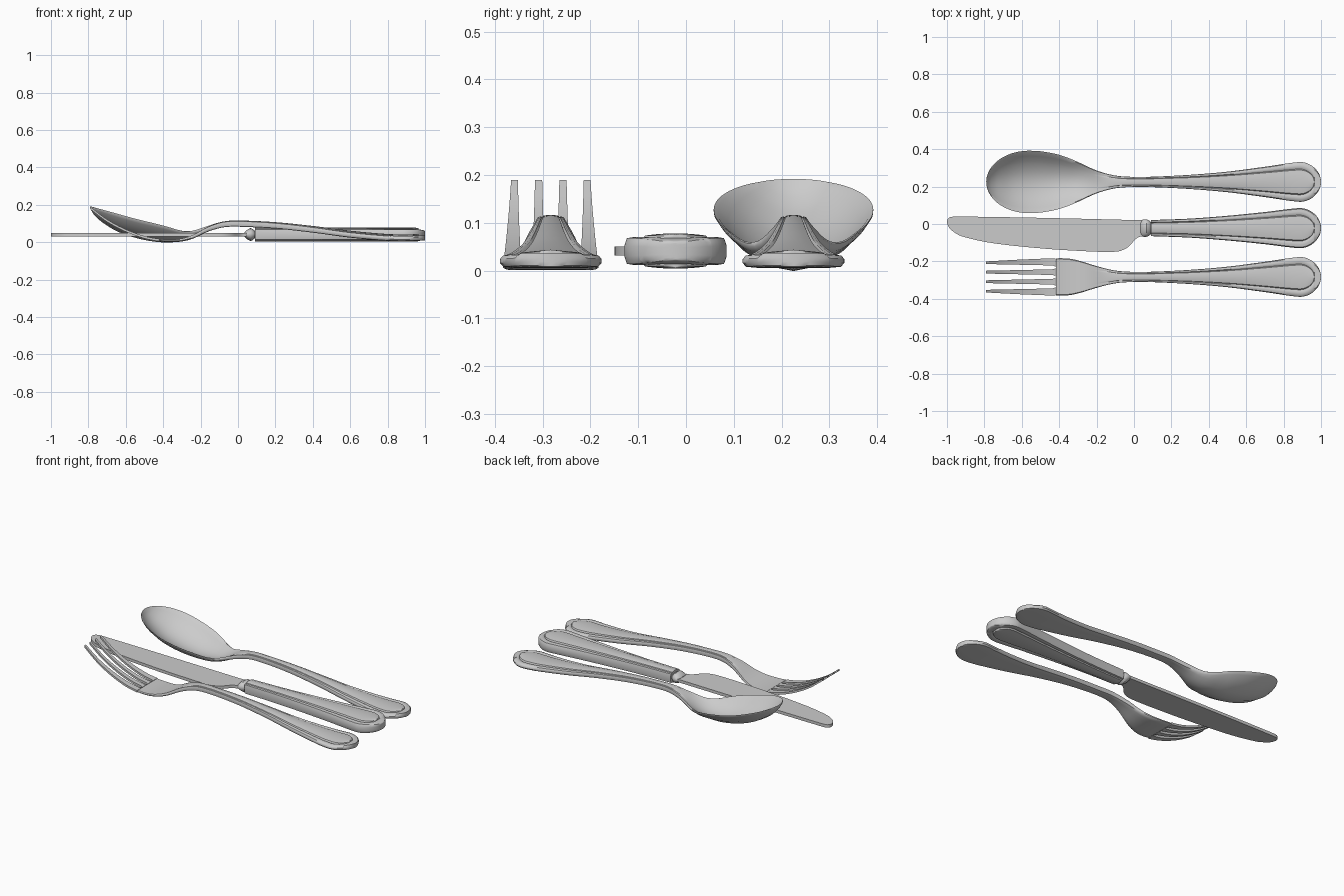
import bpy, bmesh
from math import sin, cos, pi, sqrt

if "Cube" in bpy.data.objects:
    bpy.data.objects.remove(bpy.data.objects["Cube"])


def interp(tab, x):
    """Smooth (cubic Hermite) lookup in a short table of (x, value)."""
    if x <= tab[0][0]:
        return tab[0][1]
    if x >= tab[-1][0]:
        return tab[-1][1]

    def slope(i):
        a, b = tab[max(i - 1, 0)], tab[min(i + 1, len(tab) - 1)]
        return (b[1] - a[1]) / (b[0] - a[0])
    i = max(k for k in range(len(tab) - 1) if tab[k][0] <= x)
    (x0, y0), (x1, y1) = tab[i], tab[i + 1]
    d = x1 - x0
    t = (x - x0) / d
    return ((2*t**3 - 3*t*t + 1) * y0 + (t**3 - 2*t*t + t) * d * slope(i)
            + (3*t*t - 2*t**3) * y1 + (t**3 - t*t) * d * slope(i + 1))


def add_loft(bm, rings):
    rows = [[bm.verts.new(p) for p in r] for r in rings]
    n = len(rows[0])
    for a, b in zip(rows, rows[1:]):
        for i in range(n):
            j = (i + 1) % n
            bm.faces.new((a[i], a[j], b[j], b[i]))
    bm.faces.new(rows[0][::-1])
    bm.faces.new(rows[-1])


def finish(name, bm, angle=40):
    bmesh.ops.remove_doubles(bm, verts=bm.verts, dist=1e-5)
    bmesh.ops.dissolve_degenerate(bm, dist=1e-5, edges=bm.edges)
    bmesh.ops.recalc_face_normals(bm, faces=bm.faces)
    me = bpy.data.meshes.new(name)
    bm.to_mesh(me)
    bm.free()
    ob = bpy.data.objects.new(name, me)
    bpy.context.collection.objects.link(ob)
    bpy.ops.object.select_all(action='DESELECT')
    ob.select_set(True)
    bpy.context.view_layer.objects.active = ob
    bpy.ops.object.shade_smooth_by_angle(angle=angle * pi / 180)


def cap(x, x0, length):
    """Elliptical rounding of a width beyond x0."""
    u = (x - x0) / length
    return 1 if u <= 0 else sqrt(max(0, 1 - u * u))


def stations(start):
    """Even stations, packed towards the round handle end and panel end."""
    xs = {round(start + (0.87 - start) * i / 50, 5) for i in range(51)}
    for i in range(15):
        s = sin(i / 14 * pi / 2)
        xs |= {round(0.88 + 0.12 * s, 5), round(0.88 + 0.085 * s, 5)}
    return sorted(xs)


def top_half(w, p, b):
    """Half profile: domed panel, groove, raised border; (y, height)."""
    pts = [(p * s, b * 0.008 * (1 - 0.7 * s * s)) for s in (0, .25, .5, .75, .92)]
    pts += [(p, -0.004 * b)]
    pts += [(p + (w - p) * s, -0.003 * b * (s > 0.8)) for s in (.22, .5, .85)]
    return pts


def spoon_section(x, yc, w, p, zc, cup, th, b):
    half = top_half(w, p, b) + [(w, -0.35 * th), (w, -0.65 * th), (0.93 * w, -0.92 * th),
                                (0.7 * w, -th), (0.35 * w, -th), (0, -th)]
    ring = half + [(-y, z) for y, z in half[-2:0:-1]]
    return [(x, yc + y, zc + z + cup * (y / max(w, 1e-6)) ** 2) for y, z in ring]


HANDLE_W = [(-0.1, .034), (0, .027), (.1, .028), (.3, .038), (.5, .055), (.7, .081), (.88, .106), (1, .106)]
HANDLE_Z = [(-.08, .108), (0, .113), (.2, .103), (.4, .081), (.6, .054), (.8, .036), (.9, .034), (1, .037)]
THICK = [(-.8, .012), (-.35, .014), (-.1, .028), (.2, .03), (1, .028)]


def panel(x, w):
    return 0.65 * w * cap(x, 0.88, 0.085)


def flatware_ring(x, yc, wt, zt, cupt, tip):
    wide = interp(wt, x)
    w = wide * cap(x, 0.88, 0.12) * tip
    b = min(1, max(0, (x + 0.2) / 0.2)) if x < 0.965 else 0
    b *= min(1, wide / 0.06)
    p = panel(x, wide) if x > 0 else 0.65 * w
    return spoon_section(x, yc, w, p, interp(zt, x), interp(cupt, x) if cupt else 0,
                         interp(THICK, x), b)


# spoon: deep bowl lofted into the handle
SPOON_W = [(-.56, .167), (-.5, .164), (-.4, .145), (-.3, .107), (-.2, .061)] + HANDLE_W
SPOON_Z = [(-.79, .192), (-.77, .16), (-.73, .122), (-.65, .072), (-.55, .036), (-.45, .016),
           (-.38, .0125), (-.3, .02), (-.24, .042), (-.16, .085)] + HANDLE_Z
CUP = [(-.79, 0), (-.77, .03), (-.73, .058), (-.65, .086), (-.55, .094), (-.45, .09),
       (-.38, .076), (-.3, .046), (-.24, .022), (-.16, .003), (-.1, 0), (1, 0)]
bm = bmesh.new()
xs = [-0.56 - 0.23 * cos(i / 20 * pi / 2) for i in range(20)] + stations(-0.56)
add_loft(bm, [flatware_ring(x, 0.225, SPOON_W, SPOON_Z, CUP, cap(-x, 0.56, 0.23)) for x in xs])
finish("spoon", bm)

# fork: flat curved head and handle, then four tapered tines
FORK_W = [(-.79, .083), (-.6, .093), (-.4, .1), (-.34, .097), (-.28, .083), (-.2, .058)] + HANDLE_W
FORK_Z = [(-.79, .19), (-.7, .122), (-.6, .069), (-.5, .033), (-.42, .018), (-.36, .0145),
          (-.3, .02), (-.24, .039), (-.16, .082)] + HANDLE_Z
FY = -0.283
bm = bmesh.new()
add_loft(bm, [flatware_ring(x, FY, FORK_W, FORK_Z, None, 1) for x in stations(-0.418)])


def slot(x):
    """Half width of the gap between tines, rounded at its root."""
    g = 0.010 + 0.008 * (-0.42 - x) / 0.37
    return g * cap(x, -0.44, 0.02)


tx = [-0.79 + 0.35 * i / 16 for i in range(17)] + [-0.44 + 0.02 * sin(i / 8 * pi / 2) for i in range(1, 9)]
for side in (-1, 1):
    for k in (0, 1):
        rings = []
        for x in tx:
            a = 0.051 * k + slot(x)
            c = interp(FORK_W, x) if k else 0.051 - slot(x)
            z, th = interp(FORK_Z, x), 0.013
            rings.append([(x, FY + side * y, h) for y, h in ((a, z), (c, z), (c, z - th), (a, z - th))])
        add_loft(bm, rings)
finish("fork", bm)

# knife handle: rounded bar with a raised panel on both faces
KY, KZ = -0.022, 0.041
KNIFE_W = [(.09, .043), (.3, .051), (.5, .066), (.7, .086), (.88, .107), (1, .107)]
bm = bmesh.new()
rings = []
for x in stations(0.09):
    wide = interp(KNIFE_W, x)
    w = wide * cap(x, 0.88, 0.12)
    h = 0.029 * (0.6 + 0.4 * cap(x, 0.93, 0.07))
    b = 1 if x < 0.965 else 0
    up = [(y, h + z) for y, z in top_half(w, panel(x, wide), b)]
    up[-1] = (up[-1][0], h * 0.93)
    quarter = up + [(w * 0.97, h * 0.7), (w, h * 0.35)]
    half = quarter + [(y, -z) for y, z in quarter[::-1]]
    ring = half + [(-y, z) for y, z in half[-2:0:-1] if y > 0 or w < 1e-6 or x >= 0.965]
    # keep a constant point count by mirroring every inner point
    ring = half + [(-y, z) for y, z in half[-2:0:-1]]
    rings.append([(x, KY + y, KZ + z) for y, z in ring])
add_loft(bm, rings)
finish("knife_handle", bm)

# knife bolster: turned collar between blade and handle
bm = bmesh.new()
prof = [(.035, .036, .012), (.042, .044, .02), (.055, .047, .029), (.068, .046, .035),
        (.08, .041, .029), (.087, .034, .021), (.1, .034, .021)]
add_loft(bm, [[(x, KY + ry * cos(i * pi / 16), KZ + rz * sin(i * pi / 16)) for i in range(32)]
              for x, ry, rz in prof])
finish("knife_bolster", bm)

# knife blade: flat plate between the spine and the cutting edge
SPINE = [(-1, .012), (-.995, .028), (-.98, .037), (-.95, .04), (-.5, .033), (.045, .02)]
EDGE = [(-1, .008), (-.99, -.018), (-.96, -.045), (-.92, -.066), (-.77, -.1), (-.5, -.13),
        (-.25, -.146), (-.12, -.149), (-.07, -.143), (-.03, -.122), (0, -.09), (.02, -.072), (.045, -.066)]
bm = bmesh.new()
bx = [-1 + 1.045 * (i / 70) ** 1.6 for i in range(50)]
bx += [bx[-1] + (0.045 - bx[-1]) * i / 36 for i in range(1, 37)]
T = 0.009
add_loft(bm, [[(x, interp(SPINE, x), KZ + T), (x, interp(EDGE, x), KZ + T),
               (x, interp(EDGE, x), KZ - T), (x, interp(SPINE, x), KZ - T)] for x in bx])
finish("knife_blade", bm)
